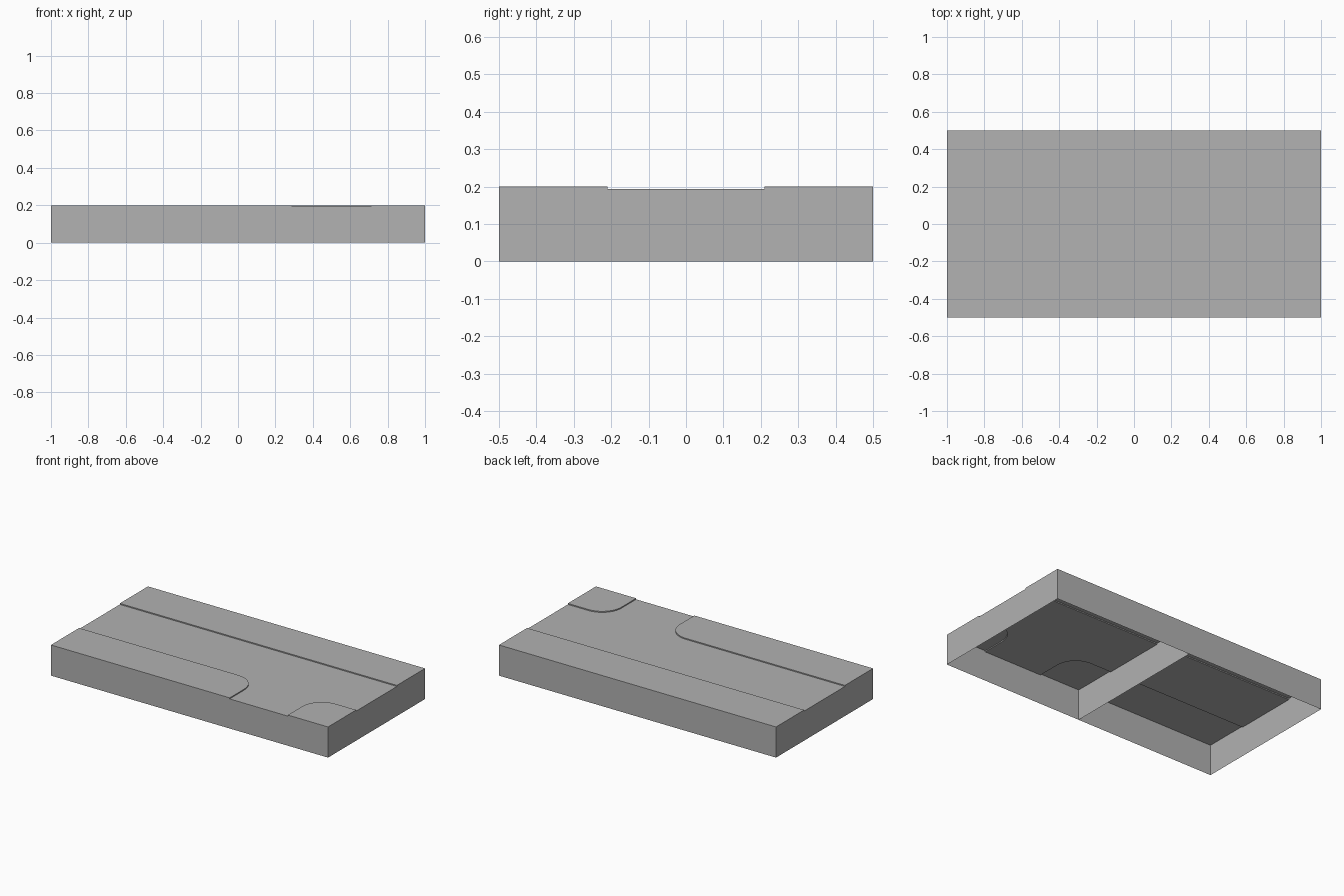
import bpy
import bmesh
from math import cos, sin, pi

if "Cube" in bpy.data.objects:
    bpy.data.objects.remove(bpy.data.objects["Cube"])

HALF_X, HALF_Y = 1.0, 0.5
TOP, ROAD = 0.2, 0.193          # verge height and sunken road height
EDGE = 0.21                     # half the road width
SIDE_X = 0.5                    # centre of the side road
LEFT, RIGHT = SIDE_X - EDGE, SIDE_X + EDGE
RADIUS = 0.14                   # rounded junction corners
STEPS = 10

grey = bpy.data.materials.new("plain grey")
grey.use_nodes = True
colour = (0.445, 0.445, 0.445, 1)
grey.diffuse_color = colour
grey.node_tree.nodes["Principled BSDF"].inputs["Base Color"].default_value = colour


def make_object(name, faces):
    bm = bmesh.new()
    for points in faces:
        bm.faces.new([bm.verts.new(p) for p in points])
    bmesh.ops.remove_doubles(bm, verts=bm.verts, dist=0.0001)
    mesh = bpy.data.meshes.new(name)
    bm.to_mesh(mesh)
    bm.free()
    mesh.materials.append(grey)
    obj = bpy.data.objects.new(name, mesh)
    bpy.context.collection.objects.link(obj)
    bpy.ops.object.select_all(action="DESELECT")
    obj.select_set(True)
    bpy.context.view_layer.objects.active = obj
    bpy.ops.object.shade_smooth_by_angle(angle=pi / 6)
    return obj


def on_rim(a, b):
    """True when an edge lies along the outer border of the tile."""
    return any(abs(a[i]) == half and a[i] == b[i]
               for i, half in enumerate((HALF_X, HALF_Y)))


def slab(name, outline, height):
    """Counter-clockwise top sheet with skirts: to the ground on the rim, to the road inside."""
    faces = [[(x, y, height) for x, y in outline]]
    for a, b in zip(outline, outline[1:] + outline[:1]):
        low = 0 if on_rim(a, b) else ROAD
        if low < height:
            faces.append([(*a, low), (*b, low), (*b, height), (*a, height)])
    make_object(name, faces)


def corner(cx, start):
    """Quarter arc, counter-clockwise from the start angle."""
    cy = -EDGE - RADIUS
    angles = [start + pi / 2 * i / STEPS for i in range(STEPS + 1)]
    return [(cx + RADIUS * cos(t), cy + RADIUS * sin(t)) for t in angles]


arc_long = corner(LEFT - RADIUS, 0)
arc_short = corner(RIGHT + RADIUS, pi / 2)

# Raised verges
slab("back_verge", [(-HALF_X, EDGE), (HALF_X, EDGE), (HALF_X, HALF_Y), (-HALF_X, HALF_Y)], TOP)
slab("front_long_verge",
     [(-HALF_X, -HALF_Y), (LEFT, -HALF_Y)] + arc_long + [(-HALF_X, -EDGE)], TOP)
slab("front_short_verge",
     [(RIGHT, -HALF_Y), (HALF_X, -HALF_Y), (HALF_X, -EDGE)] + arc_short, TOP)

# Sunken road with its side branch to the front
slab("road",
     [(LEFT, -HALF_Y), (RIGHT, -HALF_Y)] + arc_short[::-1]
     + [(HALF_X, -EDGE), (HALF_X, EDGE), (-HALF_X, EDGE), (-HALF_X, -EDGE)]
     + arc_long[::-1], ROAD)

# Thin wall across the hollow underside
profile = [(-HALF_Y, 0), (HALF_Y, 0), (HALF_Y, TOP), (EDGE, TOP), (EDGE, ROAD),
           (-EDGE, ROAD), (-EDGE, TOP), (-HALF_Y, TOP)]
make_object("middle_wall", [[(0, y, z) for y, z in profile]])
